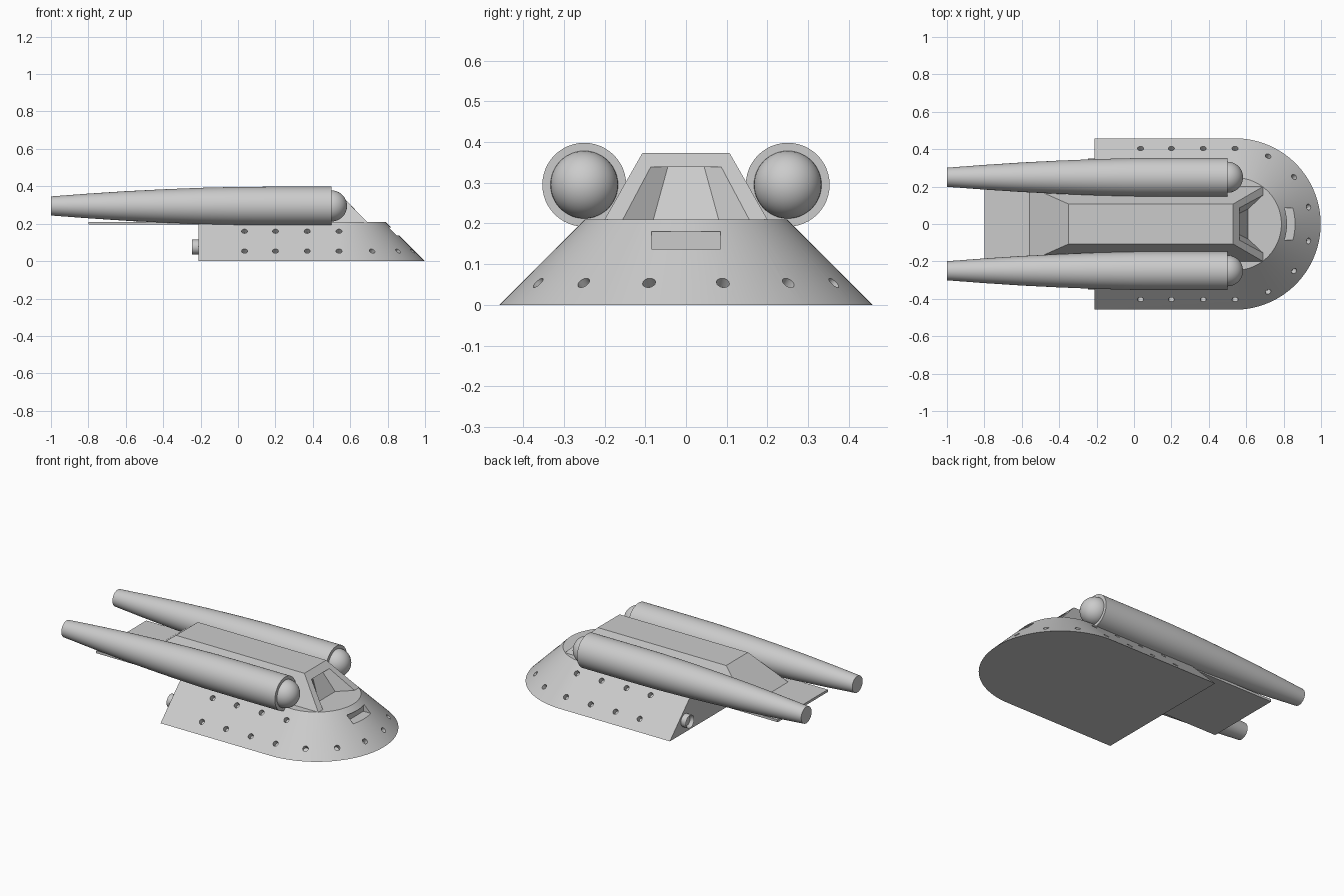
import bpy, bmesh, math
from mathutils import Matrix, Vector

cube = bpy.data.objects.get("Cube")
if cube:
    bpy.data.objects.remove(cube, do_unlink=True)

grey = bpy.data.materials.new("hull_grey")
grey.use_nodes = True
grey.diffuse_color = (0.6, 0.6, 0.6, 1)
grey.node_tree.nodes["Principled BSDF"].inputs["Base Color"].default_value = (0.6, 0.6, 0.6, 1)


def finish(name, bm, smooth=None):
    """Turn a bmesh into a named, coloured object."""
    bmesh.ops.recalc_face_normals(bm, faces=bm.faces)
    mesh = bpy.data.meshes.new(name)
    bm.to_mesh(mesh)
    bm.free()
    mesh.materials.append(grey)
    obj = bpy.data.objects.new(name, mesh)
    bpy.context.collection.objects.link(obj)
    if smooth:
        smooth_by_angle(obj, smooth)
    return obj


def smooth_by_angle(obj, degrees):
    bpy.ops.object.select_all(action='DESELECT')
    obj.select_set(True)
    bpy.context.view_layer.objects.active = obj
    bpy.ops.object.shade_smooth_by_angle(angle=math.radians(degrees))


def add_box(bm, low, high):
    low, high = Vector(low), Vector(high)
    matrix = Matrix.Translation((low + high) / 2) @ Matrix.Diagonal((*(high - low), 1))
    bmesh.ops.create_cube(bm, size=1, matrix=matrix)


def add_cylinder(bm, centre, axis, radius, depth, segments=20):
    turn = Vector(axis).to_track_quat('Z', 'Y').to_matrix().to_4x4()
    bmesh.ops.create_cone(bm, cap_ends=True, segments=segments, radius1=radius, radius2=radius,
                          depth=depth, matrix=Matrix.Translation(centre) @ turn)


def loft(bm, rings):
    """Join rings of equal length, and cap both ends."""
    rings = [[bm.verts.new(p) for p in ring] for ring in rings]
    for a, b in zip(rings, rings[1:]):
        for i in range(len(a)):
            j = (i + 1) % len(a)
            bm.faces.new((a[i], a[j], b[j], b[i]))
    bm.faces.new(rings[0])
    bm.faces.new(rings[-1])


# Hull: sloping sides, round nose and flat stern
NOSE_X, STERN_X, BASE_R, TOP_Z = 0.54, -0.21, 0.458, 0.21


def hull_ring(z, steps=64):
    r = BASE_R - z
    ring = [(STERN_X, -r, z)]
    for i in range(steps + 1):
        a = math.pi * (i / steps - 0.5)
        ring.append((NOSE_X + r * math.cos(a), r * math.sin(a), z))
    return ring + [(STERN_X, r, z)]


bm = bmesh.new()
loft(bm, [hull_ring(0), hull_ring(TOP_Z)])
hull = finish("hull", bm)

# Portholes and nose slot cut into the hull
bm = bmesh.new()
for side in (-1, 1):
    for z in (0.054, 0.16):
        for x in (0.035, 0.2, 0.37, 0.54):
            add_cylinder(bm, (x, side * (BASE_R - z), z), (0, side, 1), 0.016, 0.06)
    for degrees in (13, 38.5, 64):
        a = math.radians(side * degrees)
        r = BASE_R - 0.054
        add_cylinder(bm, (NOSE_X + r * math.cos(a), r * math.sin(a), 0.054),
                     (math.cos(a), math.sin(a), 1), 0.016, 0.06)
add_box(bm, (0.8, -0.085, 0.137), (0.92, 0.085, 0.18))
cutter = finish("hull_cutter", bm)
cutter.hide_render = True
cut = hull.modifiers.new("openings", 'BOOLEAN')
cut.operation, cut.solver, cut.object = 'DIFFERENCE', 'EXACT', cutter
bpy.context.view_layer.objects.active = hull
bpy.ops.object.modifier_apply(modifier=cut.name)
bpy.data.objects.remove(cutter, do_unlink=True)
smooth_by_angle(hull, 20)

# Rear deck overhanging the stern
bm = bmesh.new()
add_box(bm, (-0.8, -0.245, 0.195), (-0.2, 0.245, TOP_Z))
finish("rear_deck", bm)

# Cabin with a sunken windscreen
bm = bmesh.new()


def pair(x, y, z):
    return [bm.verts.new((x, s * y, z)) for s in (-1, 1)]


ROOF_Z = 0.373
rear_low, rear_top = pair(-0.56, 0.2, TOP_Z), pair(-0.35, 0.107, ROOF_Z)
front_low, front_top = pair(0.69, 0.2, TOP_Z), pair(0.53, 0.107, ROOF_Z)
open_low, open_top = pair(0.69, 0.155, TOP_Z), pair(0.565, 0.087, 0.338)
glass_low, glass_top = pair(0.61, 0.08, TOP_Z), pair(0.54, 0.045, 0.338)


def bridge(a, b):
    bm.faces.new((a[0], a[1], b[1], b[0]))


bridge(rear_low, rear_top)
bridge(rear_top, front_top)
bridge(front_top, open_top)
bridge(open_top, glass_top)
bridge(glass_top, glass_low)
bridge(glass_low, open_low)
for s in (0, 1):
    bm.faces.new((rear_low[s], rear_top[s], front_top[s], front_low[s]))
    bm.faces.new((front_top[s], open_top[s], open_low[s], front_low[s]))
    bm.faces.new((open_top[s], glass_top[s], glass_low[s], open_low[s]))
bm.faces.new((rear_low[0], rear_low[1], front_low[1], open_low[1], glass_low[1],
              glass_low[0], open_low[0], front_low[0]))
finish("cabin", bm)

# Tapered engine pods with round front domes, and stern thrusters
POD_Y, POD_Z = 0.25, 0.295
POD_PROFILE = [(-1, 0.051), (-0.8, 0.066), (-0.6, 0.079), (-0.4, 0.089),
               (-0.2, 0.097), (0, 0.102), (0.2, 0.103), (0.5, 0.103)]
for label, side in (("left", 1), ("right", -1)):
    bm = bmesh.new()
    turns = [math.tau * i / 48 for i in range(48)]
    loft(bm, [[(x, side * POD_Y + r * math.cos(a), POD_Z + r * math.sin(a)) for a in turns]
              for x, r in POD_PROFILE])
    finish(label + "_engine_pod", bm, 30)

    bm = bmesh.new()
    bmesh.ops.create_uvsphere(bm, u_segments=40, v_segments=24, radius=0.083,
                              matrix=Matrix.Translation((0.5, side * POD_Y, POD_Z)))
    finish(label + "_pod_dome", bm, 40)

    bm = bmesh.new()
    add_cylinder(bm, (-0.22, side * 0.31, 0.075), (-1, 0, 0), 0.04, 0.05, 32)
    bm.normal_update()
    mouth = [f for f in bm.faces if f.normal.x < -0.9]
    bmesh.ops.inset_region(bm, faces=mouth, thickness=0.012)
    bmesh.ops.translate(bm, verts=mouth[0].verts, vec=(0.02, 0, 0))
    finish(label + "_thruster", bm, 30)
